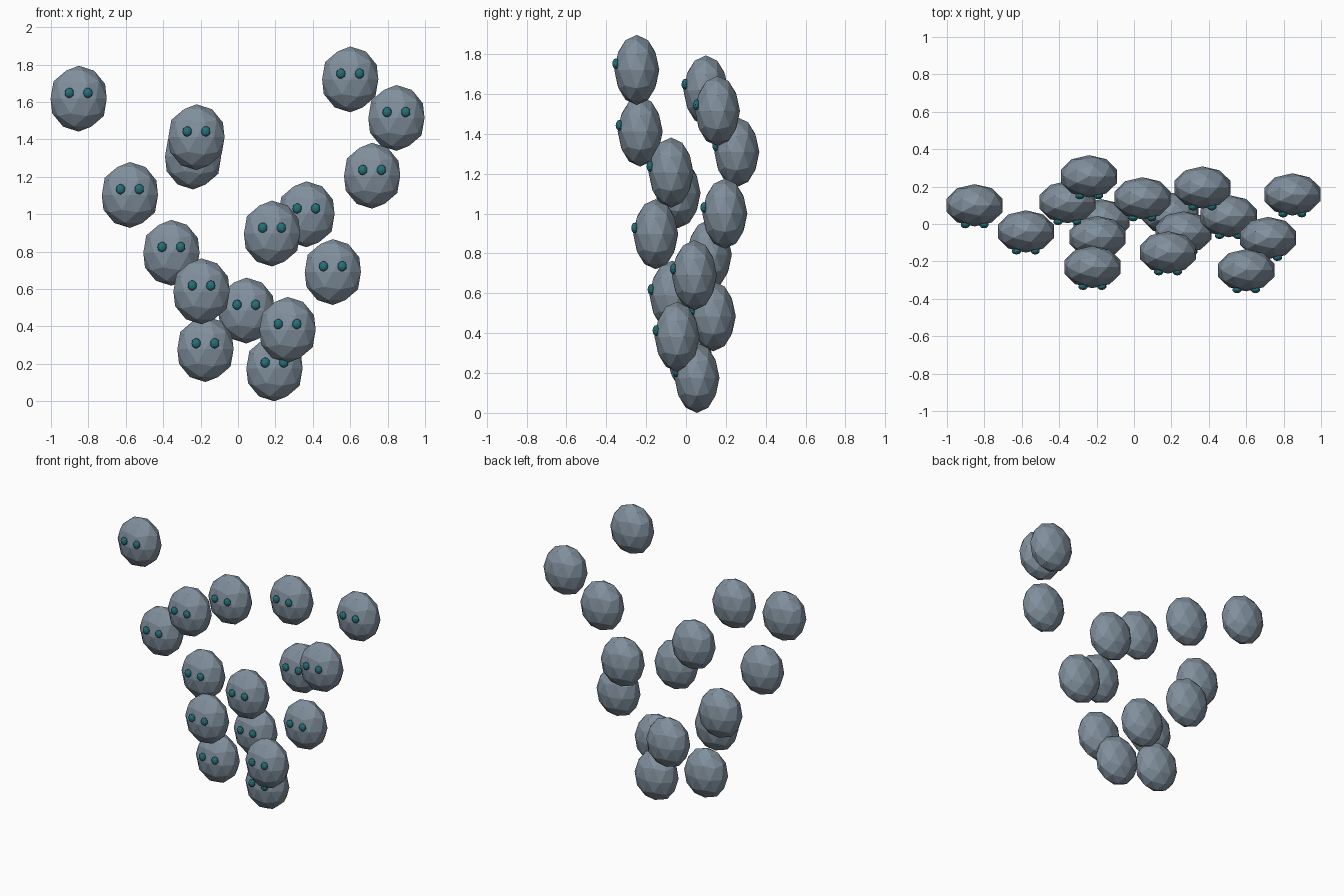
import bpy

if "Cube" in bpy.data.objects:
    bpy.data.objects.remove(bpy.data.objects["Cube"])


def material(name, rgb):
    m = bpy.data.materials.new(name)
    m.diffuse_color = (*rgb, 1)
    m.use_nodes = True
    m.node_tree.nodes["Principled BSDF"].inputs["Base Color"].default_value = m.diffuse_color
    return m


BODY = material("slate", (0.22, 0.28, 0.34))
EYE = material("teal", (0.02, 0.16, 0.19))


def faceted_egg(name, centre, radii, mat):
    """Flat-shaded icosphere stretched to the given radii."""
    bpy.ops.mesh.primitive_ico_sphere_add(subdivisions=2, radius=1, location=centre)
    ob = bpy.context.object
    ob.name = name
    ob.scale = radii
    ob.data.materials.append(mat)
    return ob


# (x, y) of each pebble, from the lowest to the highest
SPOTS = [
    (0.195, 0.055), (-0.174, 0.02), (0.265, -0.045), (0.045, 0.137),
    (-0.195, -0.07), (0.507, 0.042), (-0.356, 0.117), (0.182, -0.152),
    (0.366, 0.195), (-0.578, -0.04), (0.717, -0.075), (-0.24, 0.255),
    (-0.222, -0.23), (0.847, 0.158), (-0.852, 0.1), (0.6, -0.247),
]
BASE, STEP = 0.176, 0.103

for i, (x, y) in enumerate(SPOTS):
    z = BASE + STEP * i
    # flattened body
    faceted_egg(f"body_{i + 1}", (x, y, z), (0.158, 0.113, 0.176), BODY)
    # pair of eyes on the front
    for side, dx in (("left", -0.05), ("right", 0.05)):
        faceted_egg(f"eye_{side}_{i + 1}", (x + dx, y - 0.105, z + 0.031),
                    (0.025, 0.018, 0.0275), EYE)
